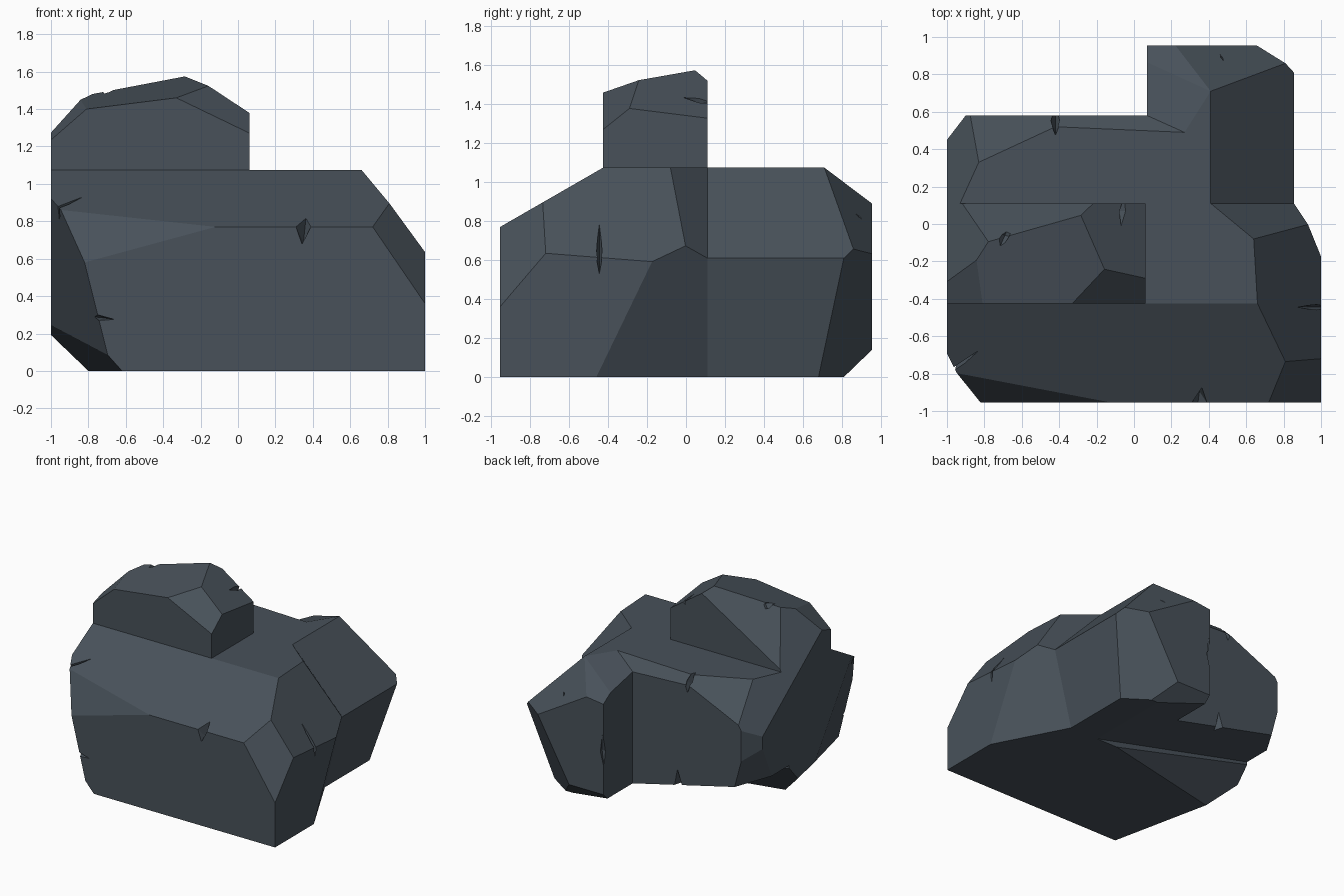
import bpy, bmesh
from mathutils import Vector

stone = bpy.data.materials.new("slate_grey")
stone.diffuse_color = (0.065, 0.083, 0.102, 1)


def to_object(name, bm):
    bmesh.ops.recalc_face_normals(bm, faces=bm.faces[:])
    me = bpy.data.meshes.new(name)
    bm.to_mesh(me)
    bm.free()
    me.materials.append(stone)
    ob = bpy.data.objects.new(name, me)
    bpy.context.scene.collection.objects.link(ob)
    return ob


def chiselled_block(name, lo, hi, inside, planes):
    """Box from lo to hi, split by planes (three points each); keeps the side of 'inside'."""
    bm = bmesh.new()
    bmesh.ops.create_cube(bm, size=1)
    for v in bm.verts:
        v.co = Vector([(a + b) / 2 + c * (b - a) for a, b, c in zip(lo, hi, v.co)])
    for p, q, r in planes:
        p, q, r = Vector(p), Vector(q), Vector(r)
        n = (q - p).cross(r - p).normalized()
        if n.dot(Vector(inside) - p) > 0:
            n = -n
        bmesh.ops.bisect_plane(bm, geom=bm.verts[:] + bm.edges[:] + bm.faces[:], dist=1e-5,
                               plane_co=p, plane_no=n, clear_outer=True)
        rim = [e for e in bm.edges if e.is_boundary]
        if rim:
            bmesh.ops.holes_fill(bm, edges=rim, sides=0)
    return to_object(name, bm)


def boolean(target, tool, operation):
    mod = target.modifiers.new("bool", 'BOOLEAN')
    mod.operation = operation
    mod.solver = 'EXACT'
    mod.object = tool
    bpy.context.view_layer.objects.active = target
    bpy.ops.object.modifier_apply(modifier=mod.name)
    bpy.data.objects.remove(tool)


# facets shared by several blocks
left_back_slope = ((-.83, .33, 1.075), (-.93, .11, 1.075), (-.86, -.22, 1.44))
undercut = ((.45, .11, 0), (.45, .6, 0), (-1, .11, .34))

# main front block
boulder = chiselled_block("boulder", (-1, -.955, 0), (1, .11, 1.075), (0, -.4, .6), [
    ((0, -.955, .77), (1, -.955, .77), (0, -.425, 1.075)),           # front slope
    ((-.12, -.955, .77), (-.82, -.955, .58), (-.85, -.816, .85)),    # front left facet
    ((-.82, -.955, .58), (-.70, -.955, .10), (-1, -.69, .92)),       # left corner
    ((-.71, -.955, .10), (-.62, -.955, 0), (-.80, -.125, 0)),        # left foot
    ((.26, .11, 0), (-.80, -.125, 0), (-1, .06, .26)),               # back left foot
    ((1, -.46, 0), (.70, .11, 0), (.855, .11, .61)),                 # right back side
    ((.66, -.425, 1.075), (.64, -.08, 1.075), (1, -.40, .61)),       # right slope
    ((.72, -.955, .77), (.81, -.74, .89), (1, -.955, .36)),          # front right corner
    ((.64, -.08, 1.075), (.41, .11, 1.075), (.855, .11, .61)),       # back right slope
    left_back_slope,
])

# back right block
back_right = chiselled_block("back_right_block", (.07, .11, 0), (.9, .955, 1.075), (.4, .4, .6), [
    ((.41, .11, 1.075), (.41, .7, 1.075), (.855, .11, .61)),         # right slope
    ((.855, .11, .61), (.855, .7, .61), (.70, .11, 0)),              # right side leaning in
    ((.855, .81, .61), (.70, .68, 0), (.66, .955, .64)),             # back corner
    ((.07, .955, .14), (.6, .955, .14), (.07, .81, 0)),              # back foot
    ((.41, .71, 1.075), (.81, .865, .65), (.66, .955, .63)),         # back top, right
    ((.41, .71, 1.075), (.07, .865, .93), (.22, .955, .89)),         # back top, left
    ((.27, .49, 1.075), (.41, .71, 1.075), (.07, .58, .99)),         # tilted top
    undercut,
])

# back left block
back_left = chiselled_block("back_left_block", (-1, .11, 0), (.35, .58, 1.075), (-.4, .3, .6), [
    ((.27, .49, 1.075), (-.42, .52, 1.075), (.07, .58, .99)),        # back bevel
    ((-.42, .52, 1.075), (-.83, .33, 1.075), (-.90, .58, .80)),      # corner slope
    ((-.90, .58, 0), (-1, .45, 0), (-1, .45, 1)),                    # corner
    ((-.84, .58, .30), (-.92, .58, .60), (-1, .34, .35)),            # corner foot
    left_back_slope,
    undercut,
])

# crown block on top
crown = chiselled_block("crown_block", (-1, -.425, 1.0), (.062, .11, 1.6), (-.4, -.15, 1.2), [
    ((-.33, -.425, 1.46), (.06, -.425, 1.272), (.06, -.29, 1.38)),   # front right facet
    ((.06, -.29, 1.38), (.06, .11, 1.33), (-.12, -.26, 1.50)),       # right facet
    ((-.29, .03, 1.57), (-.33, -.425, 1.46), (-.81, -.425, 1.40)),   # top
    ((-.22, .11, 1.52), (-.95, .11, 1.075), (-.72, -.07, 1.48)),     # back facet
    ((-.81, -.425, 1.40), (-1, -.425, 1.235), (-1, -.29, 1.28)),     # left facet
    left_back_slope,
])

for part in (back_right, back_left, crown):
    boolean(boulder, part, 'UNION')

# chipped cracks: stretched octahedra (centre, long, wide and deep half axes)
cracks = [
    ((.35, -.955, .77), (.02, .09, .11), (.04, 0, 0), (0, .06, -.08)),
    ((-.93, -.75, .88), (.10, .07, .06), (0, .04, -.07), (.05, .05, -.05)),
    ((-.75, -.955, .285), (.09, 0, -.01), (0, 0, .015), (.02, .08, 0)),
    ((.97, -.445, .64), (-.10, 0, .17), (0, .016, 0), (.05, 0, .04)),
    ((-.06, .07, 1.42), (.015, .09, -.01), (.016, 0, -.012), (.04, 0, .05)),
    ((-.69, -.06, 1.49), (.03, .07, 0), (.03, -.01, 0), (0, 0, .04)),
    ((-.42, .55, 1.03), (0, .09, -.10), (.025, 0, 0), (0, .05, .05)),
    ((.47, .92, .86), (-.04, .07, -.06), (.02, .01, 0), (0, .04, .05)),
    ((-.34, .58, .16), (.01, 0, .15), (.04, 0, 0), (0, .08, 0)),
    ((.07, .955, .48), (.01, 0, .14), (.02, .02, 0), (.04, -.04, 0)),
]
bm = bmesh.new()
for centre, *axes in cracks:
    pts = [bm.verts.new(Vector(centre) + s * Vector(a)) for a in axes for s in (1, -1)]
    bmesh.ops.convex_hull(bm, input=pts)
cutter = to_object("crack_cutter", bm)
cutter.hide_render = True
boolean(boulder, cutter, 'DIFFERENCE')
